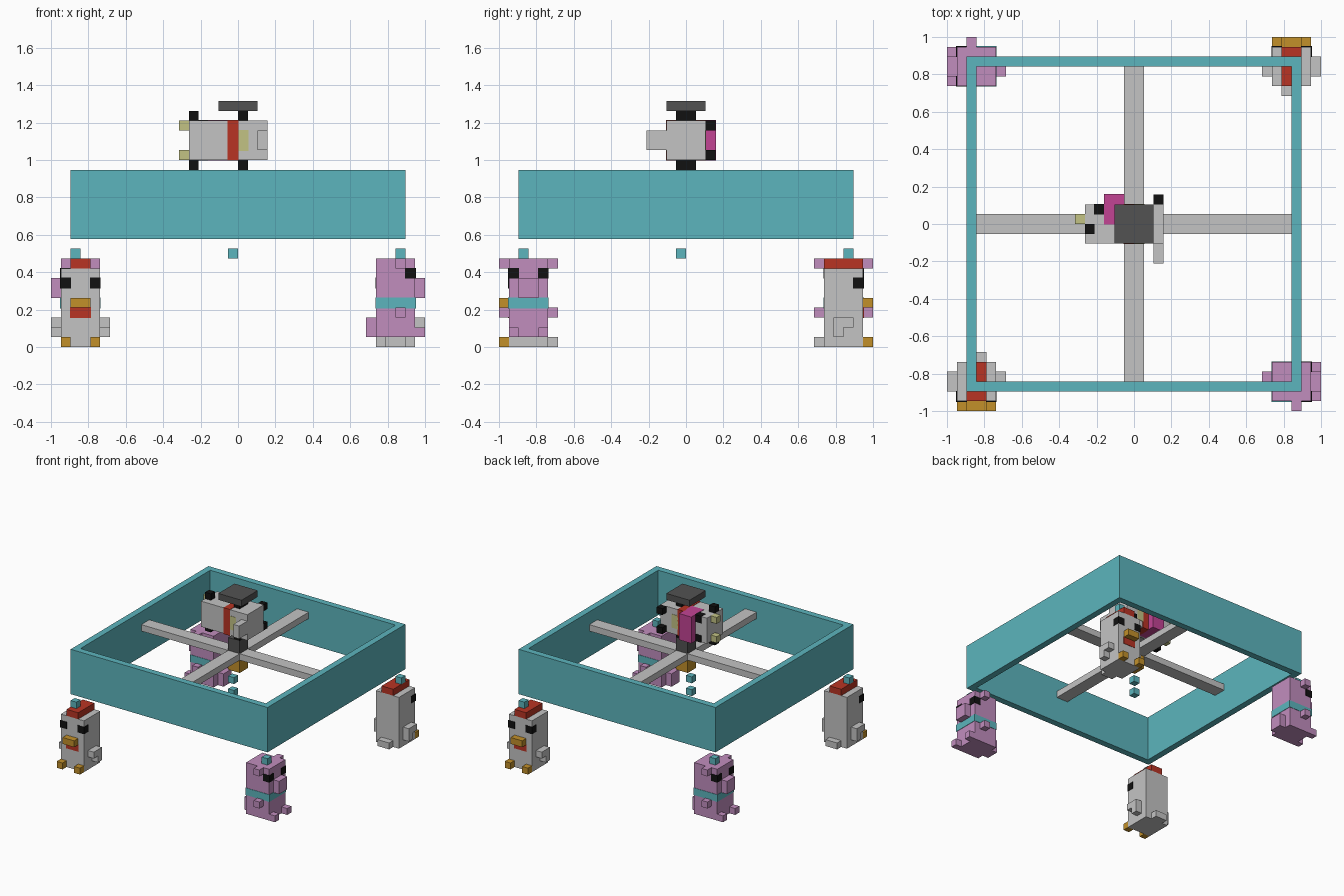
import bpy, bmesh

if "Cube" in bpy.data.objects:
    bpy.data.objects.remove(bpy.data.objects["Cube"])

CELLS = 38            # the model is laid out on a grid of cells
U = 2 / CELLS         # size of one cell


def material(name, *rgb):
    linear = [((c / 255 + 0.055) / 1.055) ** 2.4 for c in rgb]
    m = bpy.data.materials.new(name)
    m.diffuse_color = (*linear, 1)
    m.use_nodes = True
    bsdf = next(n for n in m.node_tree.nodes if n.type == 'BSDF_PRINCIPLED')
    bsdf.inputs["Base Color"].default_value = (*linear, 1)
    bsdf.inputs["Roughness"].default_value = 0.9
    return m


TEAL = material("teal", 92, 181, 189)
GREY = material("light grey", 196, 196, 196)
DARK = material("dark grey", 82, 82, 82)
BLACK = material("black", 17, 17, 17)
RED = material("red", 184, 52, 36)
ORANGE = material("orange", 194, 144, 42)
MAUVE = material("mauve", 193, 141, 190)
PINK = material("pink", 194, 68, 148)
OLIVE = material("pale olive", 194, 194, 132)


def box(name, mat, x, y, z, turned=False, grow=0.0, open_ends=False):
    """Box between cell limits; turned spins it half a turn about the centre."""
    if turned:
        x, y = [[CELLS - v for v in reversed(r)] for r in (x, y)]
    bm = bmesh.new()
    bmesh.ops.create_cube(bm, size=1)
    for v in bm.verts:
        for i, (r, shift) in enumerate(zip((x, y, z), (-1, -1, 0))):
            side = 1 if v.co[i] > 0 else -1
            v.co[i] = shift + U * (r[1] if side > 0 else r[0]) + side * grow
    if open_ends:
        bm.normal_update()
        ends = [f for f in bm.faces if abs(f.normal.z) > 0.5]
        bmesh.ops.delete(bm, geom=ends, context='FACES_ONLY')
    mesh = bpy.data.meshes.new(name)
    bm.to_mesh(mesh)
    bm.free()
    mesh.materials.append(mat)
    ob = bpy.data.objects.new(name, mesh)
    bpy.context.collection.objects.link(ob)
    return ob


FLUSH = 0.003   # painted cells stand this far proud


def cell(n):
    return (n, n + 1)


# Square frame
frame = box("frame", TEAL, (2, 36), (2, 36), (11, 18), open_ends=True)
wall = frame.modifiers.new("wall", 'SOLIDIFY')
wall.thickness = U
wall.offset = -1
wall.use_even_offset = True

# Cross beams and centre post
MID = (18, 20)
box("beam_across", GREY, (3, 35), MID, cell(15))
box("beam_front", GREY, MID, (3, 18), cell(15))
box("beam_back", GREY, MID, (20, 35), cell(15))
box("centre_post", DARK, MID, MID, (16, 18))
box("centre_weight", ORANGE, MID, MID, (13, 15))

# Hanging cubes
for level in (9, 11):
    box("hanging_cube", TEAL, cell(18), cell(18), cell(level))


# Bird in one corner
def bird(t):
    box("bird_body", GREY, (1, 5), (1, 5), (0, 8), t)
    box("bird_hat", RED, (2, 4), (1, 5), cell(8), t)
    box("bird_hat_knob", TEAL, cell(2), cell(2), cell(9), t)
    box("bird_beak", ORANGE, (2, 4), cell(0), cell(4), t)
    box("bird_mouth", RED, (2, 4), (1, 1), cell(3), t, FLUSH)
    box("bird_tail", GREY, (2, 4), cell(5), cell(0), t)
    for side in (1, 4):
        box("bird_foot", ORANGE, cell(side), cell(0), cell(0), t)
        box("bird_eye", BLACK, cell(side), cell(1), cell(6), t, FLUSH)
    for side in (0, 5):
        box("bird_wing", GREY, cell(side), cell(3), (1, 3), t)
        box("bird_wing_tip", GREY, cell(side), cell(2), cell(2), t)


# Animal in one corner, facing sideways
def animal(t):
    box("animal_body", MAUVE, (33, 37), (1, 5), (1, 9), t)
    box("animal_belt", TEAL, (33, 37), (1, 5), cell(4), t, FLUSH)
    box("animal_snout", MAUVE, cell(37), (2, 4), (5, 7), t)
    box("animal_tail", MAUVE, cell(32), (2, 4), (1, 3), t)
    box("animal_head_knob", TEAL, cell(35), cell(2), cell(9), t)
    for side in (0, 5):
        box("animal_arm", MAUVE, cell(35), cell(side), cell(3), t)
        box("animal_ear", MAUVE, cell(35), cell(side), cell(8), t)
    for side in (1, 4):
        box("animal_foot", MAUVE, cell(37), cell(side), cell(1), t)
        box("animal_eye", BLACK, cell(36), cell(side), cell(7), t, FLUSH)


for turned in (False, True):
    bird(turned)
    animal(turned)

# Flying figure lying above the centre
box("flyer_body", GREY, (14, 22), (17, 21), (19, 23))
box("flyer_collar", RED, cell(18), (17, 21), (19, 23), grow=FLUSH)
box("flyer_badge", OLIVE, cell(19), (17, 21), (20, 22), grow=FLUSH)
box("flyer_pack", PINK, (16, 18), (19, 22), (19, 23), grow=FLUSH)
box("flyer_crest", GREY, cell(21), (15, 17), (20, 22))
for level in (19, 22):
    box("flyer_foot", OLIVE, cell(13), cell(19), cell(level))
    box("flyer_eye", BLACK, cell(21), cell(21), cell(level))
    box("flyer_spot", BLACK, cell(15), cell(20), cell(level), grow=FLUSH)
for level in (18, 23):
    box("flyer_hub", BLACK, cell(19), MID, cell(level))
    box("flyer_stud", BLACK, cell(14), cell(18), cell(level))
box("top_plate", DARK, (17, 21), (17, 21), cell(24))
